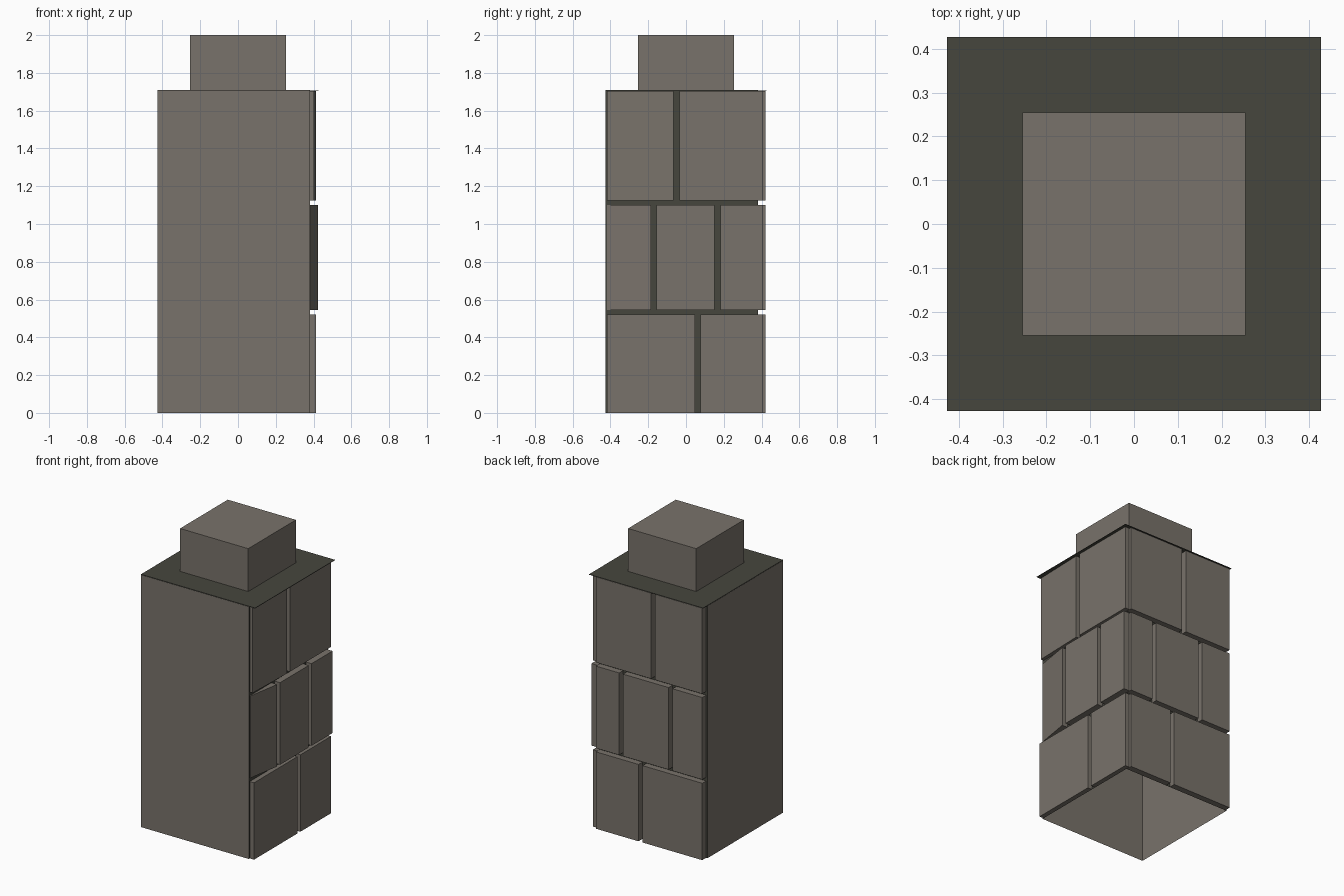
import bpy
import bmesh
from mathutils import Vector

old = bpy.data.objects.get("Cube")
if old:
    bpy.data.objects.remove(old, do_unlink=True)


def make_material(name, color):
    mat = bpy.data.materials.new(name)
    mat.use_nodes = True
    mat.diffuse_color = color
    mat.node_tree.nodes["Principled BSDF"].inputs["Base Color"].default_value = color
    return mat


STONE = make_material("warm grey stone", (0.19, 0.17, 0.145, 1))
MORTAR = make_material("dark mortar", (0.061, 0.061, 0.048, 1))


def make_object(name, bm, mats):
    mesh = bpy.data.meshes.new(name)
    bmesh.ops.recalc_face_normals(bm, faces=bm.faces)
    bm.to_mesh(mesh)
    bm.free()
    for mat in mats:
        mesh.materials.append(mat)
    obj = bpy.data.objects.new(name, mesh)
    bpy.context.collection.objects.link(obj)
    return obj


def box_mesh(low, high):
    bm = bmesh.new()
    bmesh.ops.create_cube(bm, size=1)
    low, high = Vector(low), Vector(high)
    for v in bm.verts:
        v.co = (low + high) / 2 + v.co * (high - low)
    return bm


EDGE = 0.427    # outer faces
WALL = 0.38     # mortar faces behind the stones
TOP = 1.71      # top of the body

# Hollow body, open below: mortar on the two stone-clad sides
bm = box_mesh((-EDGE, -EDGE, 0), (WALL, WALL, TOP - 0.004))
bottom = [f for f in bm.faces if f.calc_center_median().z < 0.01]
bmesh.ops.delete(bm, geom=bottom, context='FACES_ONLY')
for f in bm.faces:
    c = f.calc_center_median()
    f.material_index = int(max(c.x, c.y) > WALL - 0.01 or c.z > TOP - 0.01)
body = make_object("body", bm, [STONE, MORTAR])
# Keep the open shell's normals pointing outward
bm = bmesh.new()
bm.from_mesh(body.data)
for f in bm.faces:
    if f.normal.dot(f.calc_center_median() - Vector((0, 0, TOP / 2))) < 0:
        f.normal_flip()
bm.to_mesh(body.data)
bm.free()

# Thin overhanging cap and the block on top
make_object("cap_plate", box_mesh((-EDGE, -EDGE, TOP - 0.003), (EDGE, EDGE, TOP)), [MORTAR])
make_object("top_block", box_mesh((-0.255, -0.255, TOP), (0.255, 0.255, 2)), [STONE])

# Stone courses: height range, then the seam centres on each clad side
ROWS = [(0.0, 0.52), (0.545, 1.1), (1.125, 1.703)]
SIDE_SEAMS = [[0.063], [-0.17, 0.167], [-0.05]]
BACK_SEAMS = [[0.045], [-0.18, 0.19], [-0.05]]
SIDE_DEPTH = [0.412, 0.423, 0.412]
# How far the front end of the first side stone leans inward, per course
FRONT_LEAN = [0, 0.038, 0.01]
HALF_GAP = 0.015


def stones(row, seams, start, end):
    cuts = [start - HALF_GAP] + seams[row] + [end + HALF_GAP]
    return [(a + HALF_GAP, b - HALF_GAP) for a, b in zip(cuts, cuts[1:])]


for row, (z0, z1) in enumerate(ROWS):
    for i, (a, b) in enumerate(stones(row, SIDE_SEAMS, -0.417, 0.407)):
        bm = box_mesh((WALL, a, z0), (SIDE_DEPTH[row], b, z1))
        if i == 0:
            for v in bm.verts:
                if v.co.y < a + 0.01 and v.co.x > WALL + 0.01:
                    v.co.x -= FRONT_LEAN[row]
        make_object(f"side_stone_{row + 1}_{i + 1}", bm, [STONE])
    for i, (a, b) in enumerate(stones(row, BACK_SEAMS, -0.417, 0.378)):
        bm = box_mesh((a, WALL, z0), (b, 0.422, z1))
        make_object(f"back_stone_{row + 1}_{i + 1}", bm, [STONE])
